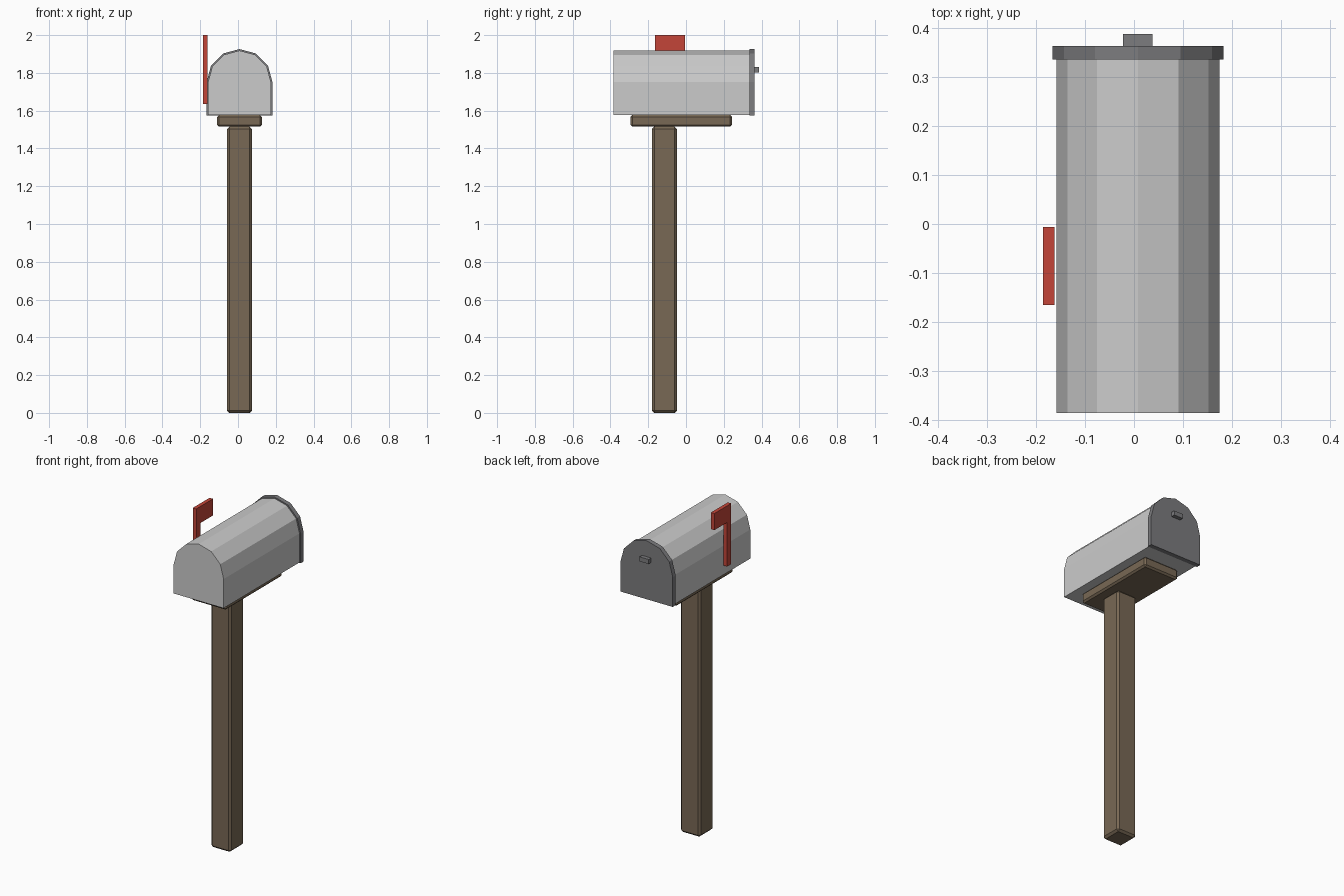
import bpy, bmesh, math

if "Cube" in bpy.data.objects:
    bpy.data.objects.remove(bpy.data.objects["Cube"])

CX = 0.008  # centre line of post and box


def paint(obj, color):
    mat = bpy.data.materials.new(obj.name + "_colour")
    mat.diffuse_color = (*color, 1)
    mat.use_nodes = True
    mat.node_tree.nodes["Principled BSDF"].inputs["Base Color"].default_value = mat.diffuse_color
    obj.data.materials.append(mat)


def finish(name, bm, color=None):
    bmesh.ops.recalc_face_normals(bm, faces=bm.faces)
    mesh = bpy.data.meshes.new(name)
    bm.to_mesh(mesh)
    bm.free()
    obj = bpy.data.objects.new(name, mesh)
    bpy.context.collection.objects.link(obj)
    if color:
        paint(obj, color)
    return obj


def box(name, lo, hi, color=None, bevel=0):
    bm = bmesh.new()
    bmesh.ops.create_cube(bm, size=1)
    for v in bm.verts:
        for i in range(3):
            v.co[i] = lo[i] if v.co[i] < 0 else hi[i]
    obj = finish(name, bm, color)
    if bevel:
        mod = obj.modifiers.new("chamfer", "BEVEL")
        mod.width = bevel
        mod.segments = 1
    return obj


def arch(name, radius, bottom, spring, y0, y1, color=None):
    # Straight sides topped by a six-sided half round, extruded along y
    pts = [(CX - radius, bottom), (CX + radius, bottom)]
    for i in range(7):
        a = math.pi * i / 6
        pts.append((CX + radius * math.cos(a), spring + radius * math.sin(a)))
    bm = bmesh.new()
    face = bm.faces.new([bm.verts.new((x, y0, z)) for x, z in pts])
    ext = bmesh.ops.extrude_face_region(bm, geom=[face], use_keep_orig=True)
    verts = [g for g in ext["geom"] if isinstance(g, bmesh.types.BMVert)]
    bmesh.ops.translate(bm, vec=(0, y1 - y0, 0), verts=verts)
    return finish(name, bm, color)


WOOD = (0.19, 0.14, 0.09)
RED = (0.55, 0.06, 0.04)
DARK = (0.2, 0.2, 0.21)

# Wooden support
box("post", (CX - 0.066, -0.18, 0), (CX + 0.066, -0.048, 1.515), WOOD, 0.012)
box("support_board", (CX - 0.118, -0.294, 1.515), (CX + 0.118, 0.243, 1.577), WOOD, 0.01)

# Letter box with its slightly larger door
arch("box_body", 0.166, 1.577, 1.752, -0.385, 0.335)
arch("door", 0.174, 1.574, 1.752, 0.335, 0.363, DARK)
box("door_handle", (CX - 0.03, 0.36, 1.803), (CX + 0.03, 0.387, 1.83), DARK)

# Signal flag: upright arm and panel joined as one L-shaped plate
outline = [(-0.165, 1.635), (-0.126, 1.635), (-0.126, 1.9),
           (-0.006, 1.9), (-0.006, 2.0), (-0.165, 2.0)]
bm = bmesh.new()
plate = bm.faces.new([bm.verts.new((-0.185, y, z)) for y, z in outline])
ext = bmesh.ops.extrude_face_region(bm, geom=[plate], use_keep_orig=True)
bmesh.ops.translate(bm, vec=(0.023, 0, 0),
                    verts=[g for g in ext["geom"] if isinstance(g, bmesh.types.BMVert)])
finish("signal_flag", bm, RED)
